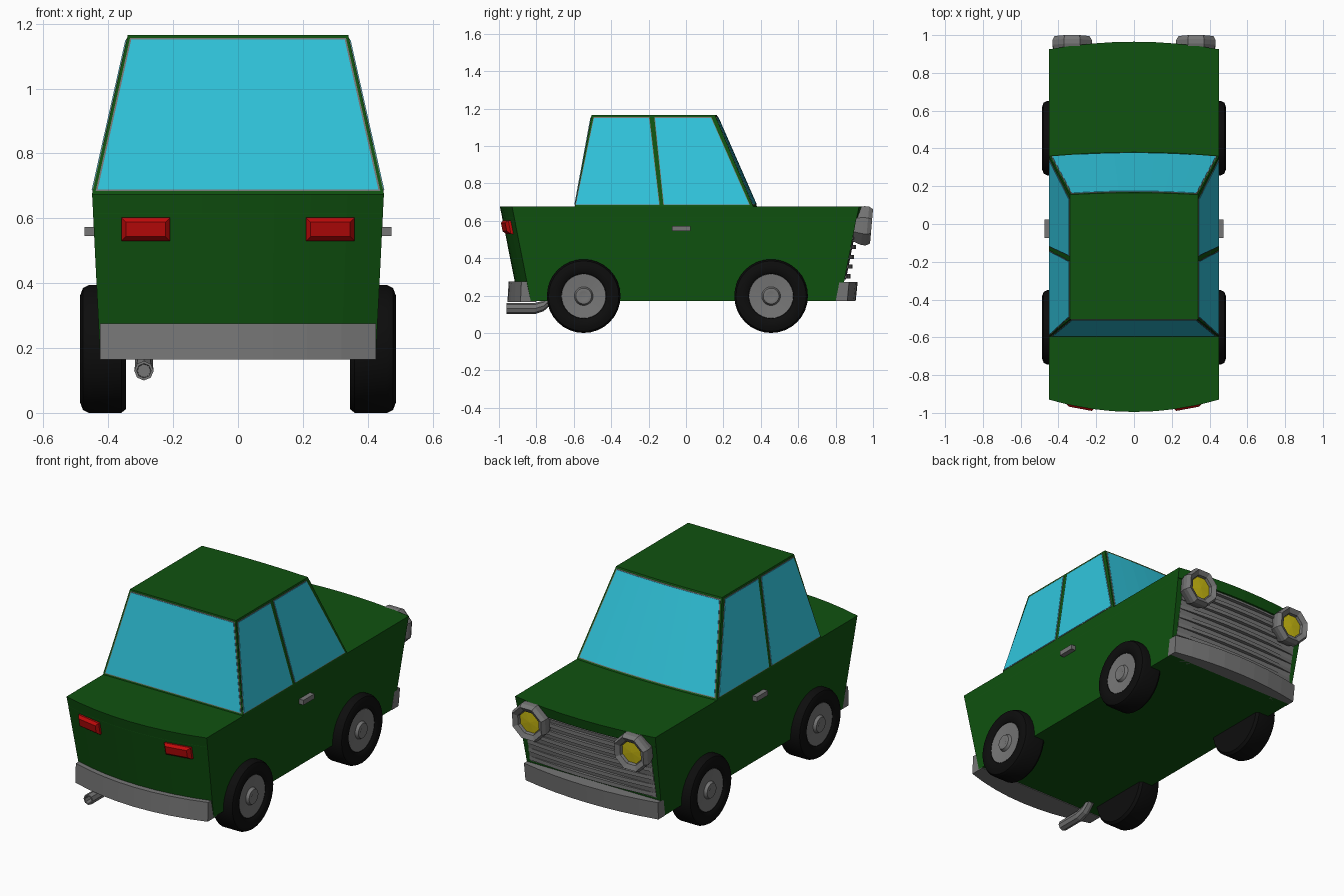
import bpy, bmesh, math
from mathutils import Matrix, Vector

if "Cube" in bpy.data.objects:
    bpy.data.objects.remove(bpy.data.objects["Cube"])


def material(name, rgb):
    m = bpy.data.materials.new(name)
    m.diffuse_color = (*rgb, 1)
    m.use_nodes = True
    m.node_tree.nodes["Principled BSDF"].inputs["Base Color"].default_value = m.diffuse_color
    return m


GREEN = material("green paint", (0.005, 0.085, 0.005))
GLASS = material("cyan glass", (0.03, 0.56, 0.72))
GREY = material("grey metal", (0.18, 0.18, 0.18))
BLACK = material("black rubber", (0.004, 0.004, 0.004))
RED = material("red lamp", (0.52, 0.003, 0.003))
YELLOW = material("yellow lamp", (0.6, 0.5, 0.006))


def finish(name, bm, mat, smooth=False):
    bmesh.ops.recalc_face_normals(bm, faces=bm.faces)
    me = bpy.data.meshes.new(name)
    bm.to_mesh(me)
    bm.free()
    me.materials.append(mat)
    ob = bpy.data.objects.new(name, me)
    bpy.context.collection.objects.link(ob)
    if smooth:
        bpy.ops.object.select_all(action='DESELECT')
        ob.select_set(True)
        bpy.context.view_layer.objects.active = ob
        bpy.ops.object.shade_smooth_by_angle(angle=math.radians(35))
    return ob


def loft(name, rings, mat):
    """Closed solid through rings with equal point counts."""
    bm = bmesh.new()
    vs = [[bm.verts.new(p) for p in r] for r in rings]
    n = len(vs[0])
    for a, b in zip(vs, vs[1:]):
        for i in range(n):
            j = (i + 1) % n
            bm.faces.new((a[i], a[j], b[j], b[i]))
    bm.faces.new(vs[0][::-1])
    bm.faces.new(vs[-1])
    return finish(name, bm, mat)


def outline(z, hw, yb, bow_b, yf, bow_f, n=8):
    """Horizontal outline whose two ends bow outwards."""
    ts = [-1 + 2 * i / n for i in range(n + 1)]
    return ([(t * hw, yb - bow_b * (1 - t * t), z) for t in ts] +
            [(t * hw, yf + bow_f * (1 - t * t), z) for t in reversed(ts)])


def lathe(name, profile, segs, matrix, mat, smooth=False, turn=0.0):
    """Spin (radius, height) points about local z; radius 0 closes the end."""
    bm = bmesh.new()
    rows = []
    for r, h in profile:
        if r == 0:
            rows.append([bm.verts.new((0, 0, h))] * segs)
        else:
            rows.append([bm.verts.new((r * math.cos(turn + math.tau * i / segs),
                                       r * math.sin(turn + math.tau * i / segs), h))
                         for i in range(segs)])
    for a, b in zip(rows, rows[1:]):
        for i in range(segs):
            j = (i + 1) % segs
            bm.faces.new(list(dict.fromkeys((a[i], a[j], b[j], b[i]))))
    bm.transform(matrix)
    return finish(name, bm, mat, smooth)


# Lower body: the nose is recessed under a bowed hood lip
loft("body", [
    outline(0.17, 0.425, -0.83, 0.065, 0.825, 0.0),
    outline(0.615, 0.447, -0.918, 0.065, 0.912, 0.0),
    outline(0.617, 0.447, -0.918, 0.065, 0.913, 0.038),
    outline(0.675, 0.45, -0.93, 0.065, 0.925, 0.04)], GREEN)

# Cabin
loft("cabin", [
    outline(0.675, 0.45, -0.595, 0.0, 0.36, 0.02),
    outline(1.165, 0.34, -0.505, 0.0, 0.155, 0.01)], GREEN)


def cabin_at(z):
    t = (z - 0.675) / 0.49
    return 0.45 - 0.11 * t, -0.595 + 0.09 * t, 0.36 - 0.205 * t, 0.02 - 0.01 * t


# Windscreen and rear window, each with a thin grey trim plate beneath
for label, mat, gap, out in (("trim", GREY, 0.009, 0.002), ("glass", GLASS, 0.014, 0.004)):
    front, rear = [], []
    for z in (0.675 + gap, 1.165 - gap):
        hw, yb, yf, bow = cabin_at(z)
        front.append(outline(z, hw - gap, yf - 0.004, -bow, yf + out, bow))
        rear.append(outline(z, hw - gap, yb - out, 0, yb + 0.004, 0))
    loft("windscreen_" + label, front, mat)
    loft("rear_window_" + label, rear, mat)

# Side windows
SIDE = {"rear_side_window": [(-0.588, 0.688), (-0.144, 0.688), (-0.198, 1.15), (-0.492, 1.15)],
        "front_side_window": [(-0.118, 0.688), (0.337, 0.688), (0.134, 1.15), (-0.166, 1.15)]}
for name, quad in SIDE.items():
    cy, cz = (sum(p[k] for p in quad) / 4 for k in (0, 1))
    for label, mat, s, out in (("trim", GREY, 1.018, 0.002), ("glass", GLASS, 1.0, 0.004)):
        pts = [(cy + (y - cy) * s, cz + (z - cz) * s) for y, z in quad]
        for sx in (-1, 1):
            loft(f"{name}_{label}", [[(sx * (cabin_at(z)[0] + o), y, z) for y, z in pts]
                                     for o in (-0.004, out)], mat)

# Bumpers
loft("rear_bumper", [outline(0.165, 0.425, -0.885, 0.07, -0.80, 0),
                     outline(0.275, 0.425, -0.88, 0.068, -0.82, 0)], GREY)
loft("front_bumper", [outline(0.17, 0.427, -0.0 + 0.80, 0, 0.862, 0.045),
                      outline(0.272, 0.43, 0.82, 0, 0.872, 0.046)], GREY)


# Grille: backing plate and bowed slats
def nose(z):
    return 0.825 + 0.195 * (z - 0.17)


loft("grille_back", [outline(z, 0.405, nose(z) - 0.01, 0, nose(z) + 0.002, 0.006)
                     for z in (0.285, 0.612)], GREY)
for i in range(7):
    z = 0.292 + i * 0.052
    loft("grille_slat", [outline(h, 0.405, nose(z) - 0.01, 0, nose(z) + 0.006, 0.024)
                         for h in (z, z + 0.022)], GREY)

for sx in (-1, 1):
    # Wheels
    for y in (-0.547, 0.455):
        m = (Matrix.Translation((0, y, 0.197)) @
             Matrix.Rotation(sx * math.pi / 2, 4, 'Y'))
        lathe("tyre", [(0, 0.345), (0.185, 0.345), (0.197, 0.36), (0.197, 0.46),
                       (0.188, 0.478), (0.165, 0.487), (0.135, 0.485), (0.12, 0.475),
                       (0.118, 0.455), (0, 0.455)], 32, m, BLACK, True)
        lathe("hub", [(0, 0.456), (0.12, 0.456), (0.118, 0.474), (0.05, 0.468),
                      (0.042, 0.484), (0.024, 0.487), (0, 0.476)], 32, m, GREY, True)

    # Headlights: flared octagonal housing with a sunken lens
    m = (Matrix.Translation((sx * 0.328, 0.99, 0.57)) @
         Matrix.Rotation(math.radians(-90 - 5), 4, 'X'))
    lathe("headlight_housing", [(0, -0.12), (0.085, -0.12), (0.113, -0.045), (0.113, -0.02),
                                (0.1, 0.002), (0.072, -0.012), (0.066, -0.04), (0, -0.04)],
          8, m, GREY, turn=math.pi / 8)
    lathe("headlight_lens", [(0, -0.042), (0.068, -0.042), (0.066, -0.026), (0, -0.022)],
          8, m, YELLOW, turn=math.pi / 8)

    # Tail lights: tapered boxes following the bowed tail
    rings = []
    for inset, out in ((0, -0.02), (0, 0.012), (0.014, 0.028)):
        ring = []
        for x, z in ((0.21, 0.53), (0.36, 0.53), (0.36, 0.602), (0.21, 0.602)):
            x += inset if x < 0.3 else -inset
            z += inset if z < 0.56 else -inset
            tail = -0.83 - 0.198 * (z - 0.17) - 0.065 * (1 - (x / 0.447) ** 2)
            ring.append((sx * x, tail - out, z))
        rings.append(ring)
    loft("tail_light", rings, RED)

    # Door handles
    loft("door_handle", [[(sx * x, y, z) for y, z in
                          ((-0.075, 0.545), (0.025, 0.545), (0.025, 0.573), (-0.075, 0.573))]
                         for x in (0.43, 0.473)], GREY)

# Exhaust pipe: octagonal sections along a bent path, hollow at the tip
path = [(-0.87, 0.13, 0.02), (-0.96, 0.13, 0.022), (-0.96, 0.13, 0.03),
        (-0.81, 0.13, 0.03), (-0.76, 0.145, 0.028), (-0.71, 0.19, 0.026)]
loft("exhaust_pipe", [[(-0.29 + r * math.cos(math.tau * k / 8), y,
                        z + r * math.sin(math.tau * k / 8)) for k in range(8)]
                      for y, z, r in path], GREY)
